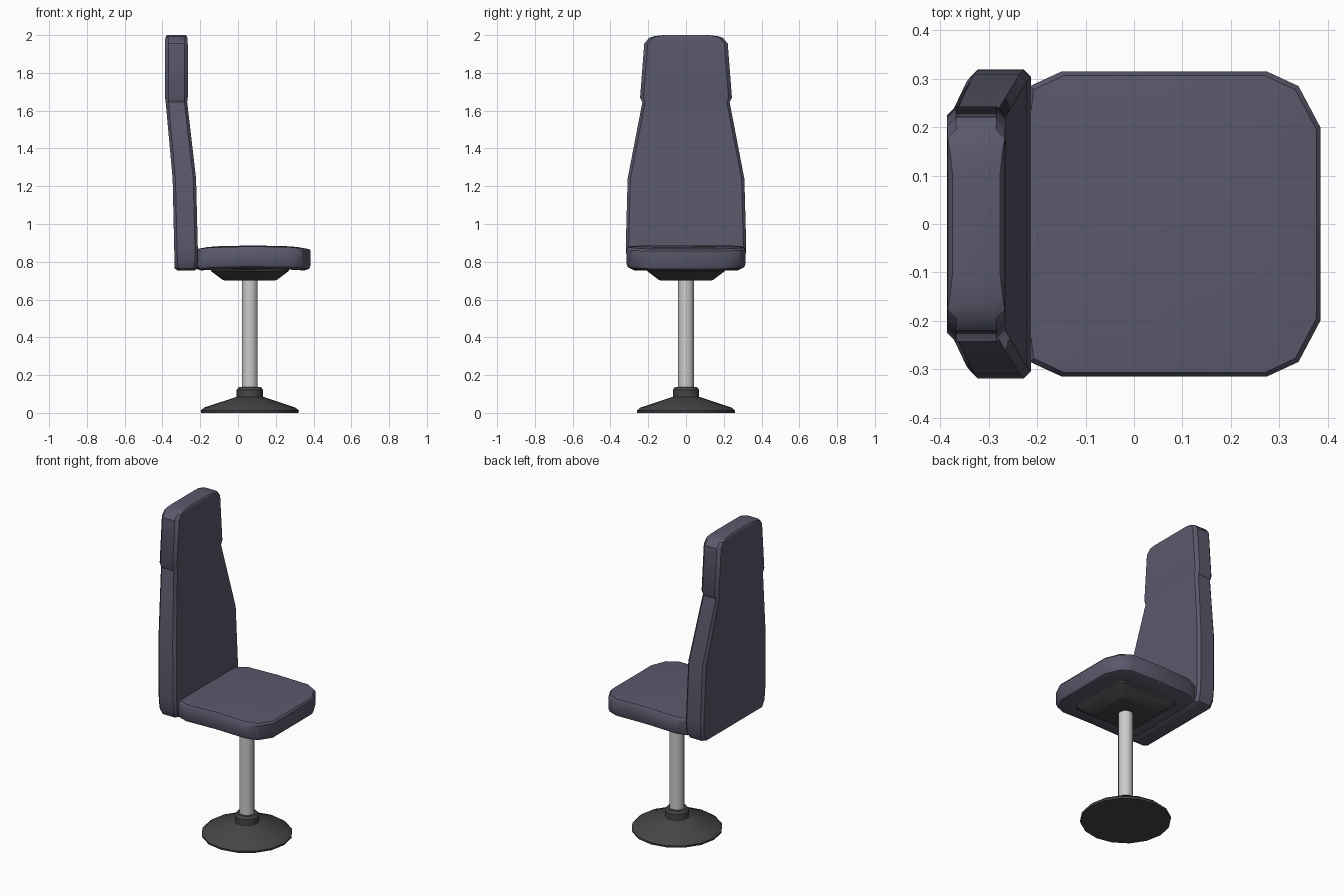
import bpy, bmesh, math

if "Cube" in bpy.data.objects:
    bpy.data.objects.remove(bpy.data.objects["Cube"])


def material(name, rgb):
    m = bpy.data.materials.new(name)
    m.diffuse_color = (*rgb, 1)
    m.use_nodes = True
    m.node_tree.nodes["Principled BSDF"].inputs["Base Color"].default_value = m.diffuse_color
    return m


FABRIC = material("blue_grey_fabric", (0.10, 0.10, 0.15))
DARK = material("dark_metal", (0.06, 0.06, 0.06))
CX = 0.0625  # pedestal axis


def loft(name, rings, mat=None, angle=35):
    """Skin a stack of equal-length rings and cap both ends."""
    bm = bmesh.new()
    loops = [[bm.verts.new(p) for p in r] for r in rings]
    n = len(loops[0])
    for a, b in zip(loops, loops[1:]):
        for i in range(n):
            j = (i + 1) % n
            bm.faces.new((a[i], a[j], b[j], b[i]))
    bm.faces.new(loops[0][::-1])
    bm.faces.new(loops[-1])
    bmesh.ops.recalc_face_normals(bm, faces=bm.faces)
    me = bpy.data.meshes.new(name)
    bm.to_mesh(me)
    bm.free()
    ob = bpy.data.objects.new(name, me)
    bpy.context.collection.objects.link(ob)
    if mat:
        me.materials.append(mat)
    bpy.ops.object.select_all(action='DESELECT')
    ob.select_set(True)
    bpy.context.view_layer.objects.active = ob
    bpy.ops.object.shade_smooth_by_angle(angle=math.radians(angle))
    return ob


def chamfer_rect(x0, x1, w, c, z):
    return [(x0 + c, -w, z), (x1 - c, -w, z), (x1, -w + c, z), (x1, w - c, z),
            (x1 - c, w, z), (x0 + c, w, z), (x0, w - c, z), (x0, -w + c, z)]


def circle(r, z, n=16):
    return [(CX + r * math.cos(2 * math.pi * i / n), r * math.sin(2 * math.pi * i / n), z)
            for i in range(n)]


# Seat cushion: octagon-like outline, edges dipping at front and back
half = [(0.385, 0.2), (0.34, 0.285), (0.275, 0.315), (0.06, 0.315), (-0.15, 0.315),
        (-0.215, 0.285), (-0.23, 0.16)]
outline = half + [(x, -y) for x, y in reversed(half)]
seat_cx = 0.078


def seat_ring(inset, z, dip):
    ring = []
    for x, y in outline:
        t = abs(x - seat_cx) / 0.307
        px = seat_cx + (x - seat_cx) * (1 - inset / 0.307)
        ring.append((px, y * (1 - inset / 0.315), z - dip * t ** 3))
    return ring


loft("seat_cushion", [seat_ring(0.10, 0.760, 0), seat_ring(0.035, 0.762, 0.008),
                      seat_ring(0.008, 0.775, 0.012), seat_ring(0, 0.795, 0.012),
                      seat_ring(0, 0.868, 0.012), seat_ring(0.008, 0.881, 0.014),
                      seat_ring(0.07, 0.886, 0.008)], FABRIC)

# Backrest with headrest: z, rear x, front x, half width, corner chamfer
back = [(0.755, -0.322, -0.228, 0.275, 0.02),
        (0.765, -0.335, -0.215, 0.295, 0.02),
        (0.80, -0.336, -0.213, 0.313, 0.015),
        (0.88, -0.338, -0.213, 0.319, 0.015),
        (1.24, -0.346, -0.222, 0.309, 0.015),
        (1.645, -0.383, -0.269, 0.231, 0.015),
        (1.67, -0.386, -0.266, 0.243, 0.018),
        (1.955, -0.386, -0.266, 0.221, 0.018),
        (1.985, -0.385, -0.267, 0.196, 0.018),
        (1.995, -0.380, -0.272, 0.165, 0.018),
        (2.00, -0.375, -0.277, 0.120, 0.018)]
loft("backrest", [chamfer_rect(x0, x1, w, c, z) for z, x0, x1, w, c in back], FABRIC)

# Seat support pan under the cushion
pan = [(0.70, 0.13), (0.705, 0.145), (0.75, 0.205), (0.768, 0.21)]
loft("seat_support", [chamfer_rect(CX - r, CX + r, r, 0.02, z) for z, r in pan], DARK, 25)

# Pole, and flared round base with collar
loft("pole", [circle(0.042, 0.10), circle(0.042, 0.705)])
base = [(0.258, 0), (0.26, 0.012), (0.242, 0.028), (0.07, 0.085), (0.07, 0.122),
        (0.058, 0.137), (0.04, 0.137)]
loft("base", [circle(r, z) for r, z in base], DARK)
